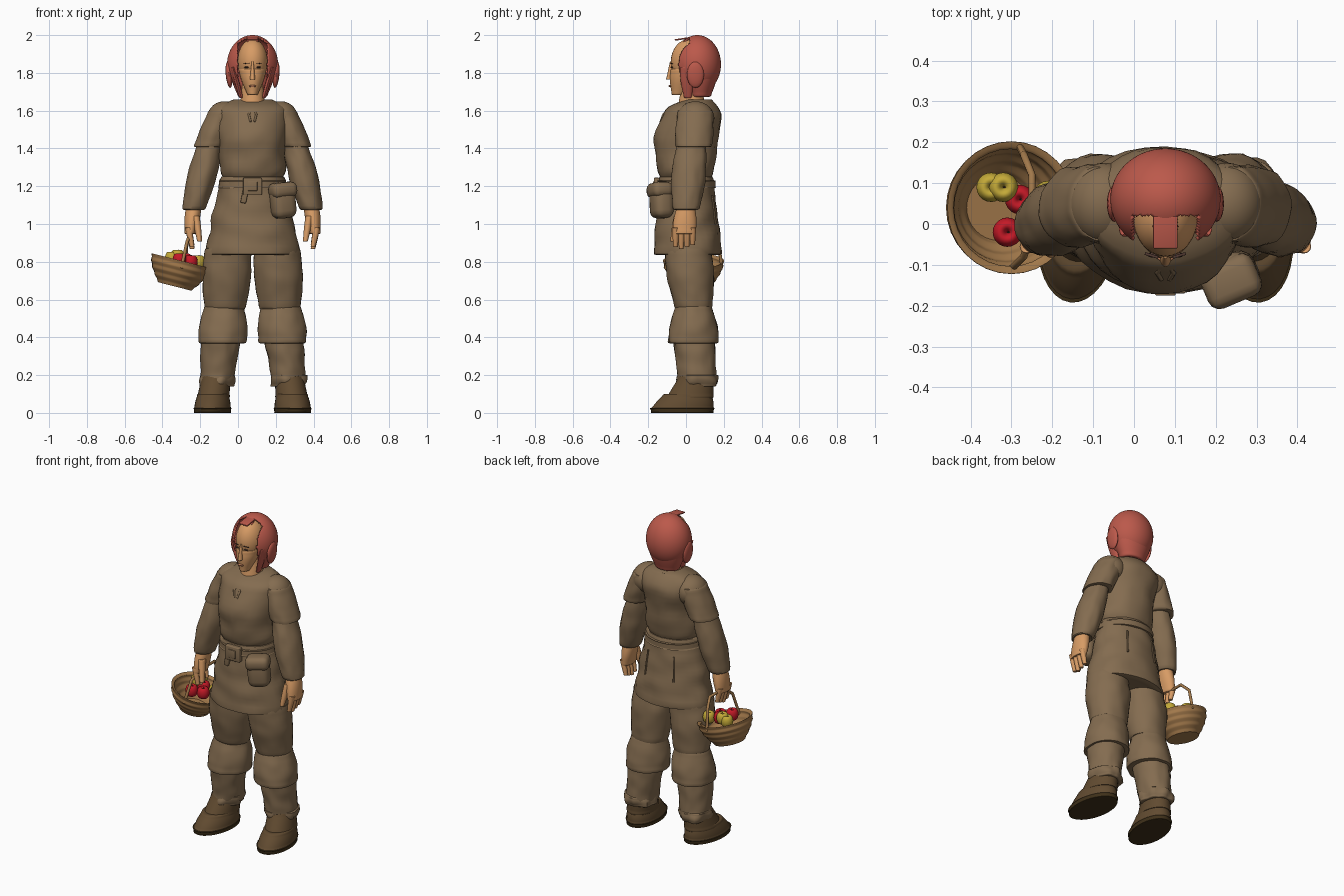
import bpy, bmesh, math
from mathutils import Vector, noise

default_cube = bpy.data.objects.get("Cube")
if default_cube:
    bpy.data.objects.remove(default_cube, do_unlink=True)

BODY = Vector((.077, 0, 0))  # the body stands a little to its left of the basket
UPRIGHT = (0, 0, 0)


def material(name, red, green, blue):
    mat = bpy.data.materials.new(name)
    mat.use_nodes = True
    colour = (red, green, blue, 1)
    mat.diffuse_color = colour
    shader = mat.node_tree.nodes["Principled BSDF"]
    shader.inputs["Base Color"].default_value = colour
    shader.inputs["Roughness"].default_value = .8
    return mat


cloth = material("brown cloth", .23, .15, .08)
skin = material("skin", .68, .33, .13)
hair_red = material("red hair", .5, .1, .07)
leather = material("boot leather", .12, .07, .03)
sole_dark = material("dark sole", .05, .03, .01)
wicker = material("wicker", .36, .19, .07)
apple_red = material("apple red", .55, .01, .02)
apple_yellow = material("apple yellow", .55, .4, .04)
eye_dark = material("dark eye", .08, .04, .03)
lip = material("lip", .5, .2, .1)


def finish(name, bm, mat, location, rotation):
    """Turn a bmesh into a placed, coloured and smoothly shaded object."""
    bmesh.ops.recalc_face_normals(bm, faces=bm.faces)
    mesh = bpy.data.meshes.new(name)
    bm.to_mesh(mesh)
    bm.free()
    mesh.materials.append(mat)
    obj = bpy.data.objects.new(name, mesh)
    obj.location, obj.rotation_euler = location, rotation
    bpy.context.collection.objects.link(obj)
    bpy.ops.object.select_all(action="DESELECT")
    obj.select_set(True)
    bpy.context.view_layer.objects.active = obj
    bpy.ops.object.shade_smooth_by_angle(angle=math.radians(45))
    return obj


def smooth_path(rings, steps=3):
    """Interpolate smoothly through a list of rings."""
    keys = [Vector(ring) for ring in rings]
    keys = [keys[0], *keys, keys[-1]]
    path = []
    for before, start, end, after in zip(keys, keys[1:], keys[2:], keys[3:]):
        leave, arrive = (end - before) / 2, (after - start) / 2
        for step in range(steps):
            t = step / steps
            ease = t * t * (3 - 2 * t)
            path.append(start.lerp(end, ease) + leave * (t * (1 - t) ** 2) - arrive * (t * t * (1 - t)))
    return path + [keys[-1]]


def loft(name, mat, rings, at=BODY, rotation=UPRIGHT, side=1, sides=32, fold=0):
    """Skin level oval rings given as x, y, z, x radius, y radius."""
    bm = bmesh.new()
    loops = []
    for x, y, z, width, depth in smooth_path(rings):
        loop = []
        for corner in range(sides):
            angle = math.tau * corner / sides
            across, along = math.cos(angle), math.sin(angle)
            swell = 1 + fold * noise.noise(Vector((across * 2, along * 2 + side, z * 12)))
            loop.append(bm.verts.new((side * (x + width * swell * across), y + depth * swell * along, z)))
        loops.append(loop)
    for low, high in zip(loops, loops[1:]):
        for i in range(sides):
            bm.faces.new((low[i - 1], low[i], high[i], high[i - 1]))
    bm.faces.new(loops[0])
    bm.faces.new(loops[-1])
    return finish(name, bm, mat, at, rotation)


def limb(name, mat, start, end, size, end_size, bulge=0, **options):
    """Tapered oval tube with a swollen middle and turned-in ends."""
    first, last = Vector((*start, *size)), Vector((*end, *end_size))
    rings = []
    for step in range(7):
        ring = first.lerp(last, step / 6)
        swell = 1 + bulge * math.sin(math.pi * step / 6)
        rings.append((*ring[:3], ring[3] * swell, ring[4] * swell))
    hems = [(*ring[:3], ring[3] * .7, ring[4] * .7) for ring in (rings[0], rings[-1])]
    return loft(name, mat, [hems[0], *rings, hems[1]], **options)


def ball(name, mat, centre, size, rotation=UPRIGHT, segments=20, cut=None):
    bm = bmesh.new()
    bmesh.ops.create_uvsphere(bm, u_segments=segments, v_segments=segments // 2, radius=1)
    bmesh.ops.scale(bm, vec=size, verts=bm.verts)
    if cut:
        doomed = [face for face in bm.faces if cut(face.calc_center_median())]
        bmesh.ops.delete(bm, geom=doomed, context="FACES")
    return finish(name, bm, mat, BODY + Vector(centre), rotation)


def block(name, mat, centre, size, soft=.005, rotation=UPRIGHT):
    bm = bmesh.new()
    bmesh.ops.create_cube(bm, size=1)
    bmesh.ops.scale(bm, vec=size, verts=bm.verts)
    bmesh.ops.bevel(bm, geom=bm.edges[:], offset=soft, segments=3, profile=.5, affect="EDGES")
    return finish(name, bm, mat, BODY + Vector(centre), rotation)


def rod(name, mat, points, radius, at=BODY):
    curve = bpy.data.curves.new(name, "CURVE")
    curve.dimensions, curve.bevel_depth, curve.use_fill_caps = "3D", radius, True
    curve.bevel_resolution = 2
    spline = curve.splines.new("POLY")
    spline.points.add(len(points) - 1)
    for point, place in zip(spline.points, points):
        point.co = (*place, 1)
    curve.materials.append(mat)
    obj = bpy.data.objects.new(name, curve)
    obj.location = at
    bpy.context.collection.objects.link(obj)


# Tunic, belt and pouch
loft("tunic_body", cloth, [(0, 0, 1.24, .15, .13), (0, 0, 1.28, .175, .15), (0, 0, 1.36, .175, .16),
     (0, 0, 1.46, .18, .17), (0, .03, 1.56, .19, .16), (0, .04, 1.62, .18, .13), (0, .07, 1.66, .1, .065)], fold=.06)
limb("tunic_skirt", cloth, (0, 0, 1.25), (0, .01, .84), (.165, .14), (.25, .18), .02, fold=.06)
limb("belt", cloth, (0, 0, 1.19), (0, 0, 1.23), (.18, .155), (.175, .155))
block("buckle", cloth, (0, -.155, 1.2), (.1, .03, .09))
block("buckle_tongue", cloth, (0, -.17, 1.2), (.05, .01, .05), .003)
block("belt_end", cloth, (-.04, -.155, 1.16), (.03, .02, .1), rotation=(0, .2, 0))
block("pouch", cloth, (.16, -.13, 1.12), (.13, .11, .18), .04, (0, -.1, .4))
block("pouch_flap", cloth, (.16, -.14, 1.18), (.14, .11, .08), .03, (0, -.1, .4))

for side, label in ((1, "left"), (-1, "right")):
    # Laces and back seams
    rod(label + "_neck_lace", cloth, [(0, -.08, 1.62), (side * .02, -.12, 1.58), (side * .01, -.135, 1.54)], .006)
    rod(label + "_skirt_seam", cloth, [(side * .09, .14, 1.15), (side * .1, .157, 1)], .005)

    # Sleeves
    ball(label + "_shoulder", cloth, (side * .15, .05, 1.56), (.09, .1, .09), (0, side * .5, 0), segments=32)
    limb(label + "_short_sleeve", cloth, (.16, .05, 1.6), (.23, .04, 1.41), (.07, .09), (.08, .095), .08,
         side=side, fold=.07)
    limb(label + "_long_sleeve", cloth, (.22, .03, 1.45), (.31, 0, 1.08), (.06, .07), (.06, .07), .3,
         side=side, fold=.07)

    # Hand
    limb(label + "_palm", skin, (.31, 0, 1.1), (.33, -.01, .95), (.04, .045), (.03, .06), .15, side=side)
    for finger in range(4):
        y = finger * .03 - .055
        tip = .87 + .01 * abs(finger - 1)
        limb(label + "_finger", skin, (.34, y, .98), (.32, y, tip), (.017, .017), (.012, .012), .1,
             side=side, sides=12)
    limb(label + "_thumb", skin, (.3, -.04, 1.04), (.28, -.07, .91), (.02, .025), (.013, .013), .1,
         side=side, sides=12)

    # Layered trousers
    limb(label + "_thigh", cloth, (.13, .01, .87), (.145, .04, .55), (.12, .12), (.105, .095), .14, side=side, fold=.05)
    limb(label + "_knee_tier", cloth, (.15, .04, .57), (.16, .04, .37), (.1, .09), (.125, .13), .12,
         side=side, fold=.06)
    limb(label + "_calf", cloth, (.165, .04, .42), (.19, .06, .16), (.11, .11), (.085, .1), side=side, fold=.08)
    limb(label + "_ragged_cuff", cloth, (.19, .06, .2), (.19, .06, .14), (.085, .1), (.085, .1), .08,
         side=side, fold=.2)

    # Boot, toes turned slightly out
    stance = {"at": BODY + Vector((side * .21, 0, 0)), "rotation": (0, 0, side * .12), "side": side}
    limb(label + "_boot_foot", leather, (0, -.02, .02), (0, .01, .1), (.095, .165), (.08, .125), .04, **stance)
    limb(label + "_boot_shaft", leather, (0, .02, .08), (-.01, .06, .2), (.085, .125), (.075, .09), **stance)
    limb(label + "_sole", sole_dark, (0, -.02, 0), (0, -.02, .025), (.095, .165), (.098, .17), **stance)

    # Eyes and brows
    ball(label + "_eye", eye_dark, (side * .032, -.076, 1.83), (.012, .006, .004))
    block(label + "_eyebrow", eye_dark, (side * .034, -.077, 1.85), (.034, .007, .003), .001,
          (0, side * .1, side * .3))

    # Side hair
    ball(label + "_hair_coil", hair_red, (side * .125, .05, 1.79), (.017, .045, .07), (0, side * .1, 0))
    limb(label + "_cheek_lock", hair_red, (.06, .01, 1.67), (.105, 0, 1.83), (.01, .02), (.01, .03), .3,
         side=side, sides=12)

# Neck and face
limb("neck", skin, (0, .03, 1.58), (0, .03, 1.75), (.07, .08), (.055, .05))
ball("skull", skin, (0, .02, 1.86), (.08, .1, .12), segments=32)
limb("jaw", skin, (0, -.04, 1.685), (0, .01, 1.82), (.027, .035), (.073, .09), .12)
limb("nose", skin, (0, -.083, 1.765), (0, -.08, 1.86), (.014, .022), (.005, .005), sides=16)
ball("lips", lip, (0, -.084, 1.73), (.02, .008, .006))


# Hair shell with an open front and a notched fringe
def face_opening(point):
    top = .14 if abs(point.x) > .03 else .12
    return point.y < -.04 and abs(point.x) < .082 and point.z < top


cap = ball("hair", hair_red, (0, .06, 1.845), (.135, .125, .155), segments=120, cut=face_opening)
shell = cap.modifiers.new("thickness", "SOLIDIFY")
shell.thickness = .01
limb("nape_hair", hair_red, (0, .075, 1.675), (0, .08, 1.8), (.075, .055), (.12, .09), .05)
block("fringe_lock", hair_red, (0, -.02, 1.98), (.06, .08, .008), .003, (.15, 0, 0))

# Basket: ribbed outer wall up to the rim, then the inner wall back down
HANG, TILT = Vector((-.3, .04, .805)), (0, .25, 0)
wall = []
for step in range(17):
    t = step / 16
    radius = .09 + .07 * math.sin(t * math.pi / 2)
    rib = .002 * math.cos(t * math.tau * 4)
    wall.append((.14 * t - .14, radius + rib))
lining = [(z + .01, radius - .012) for z, radius in reversed(wall) if z < -.01]
loft("basket", wicker, [(0, 0, z, radius, radius) for z, radius in wall + lining], at=HANG, rotation=TILT)
rod("basket_handle", wicker, [(.02, .15, -.03), (.03, .13, .1), (.05, .08, .15), (.05, -.06, .15),
    (.03, -.12, .1), (0, -.15, -.04)], .009, at=HANG)

# Apples with dimpled ends and stems
for mat, x, y, z in ((apple_red, -.31, -.02, .81), (apple_red, -.28, .06, .81), (apple_red, -.25, .01, .8),
                     (apple_yellow, -.35, .09, .82), (apple_yellow, -.32, .09, .83), (apple_yellow, -.21, .07, .8)):
    turns = [math.pi * (step / 8 - 1) for step in range(17)]
    rings = [(0, 0, .033 * math.sin(turn), *[.018 * (1 + math.cos(turn))] * 2) for turn in turns]
    loft("apple", mat, rings, at=(x, y, z), sides=20)
    rod("apple_stem", eye_dark, [UPRIGHT, (.004, 0, .035)], .002, at=(x, y, z))
